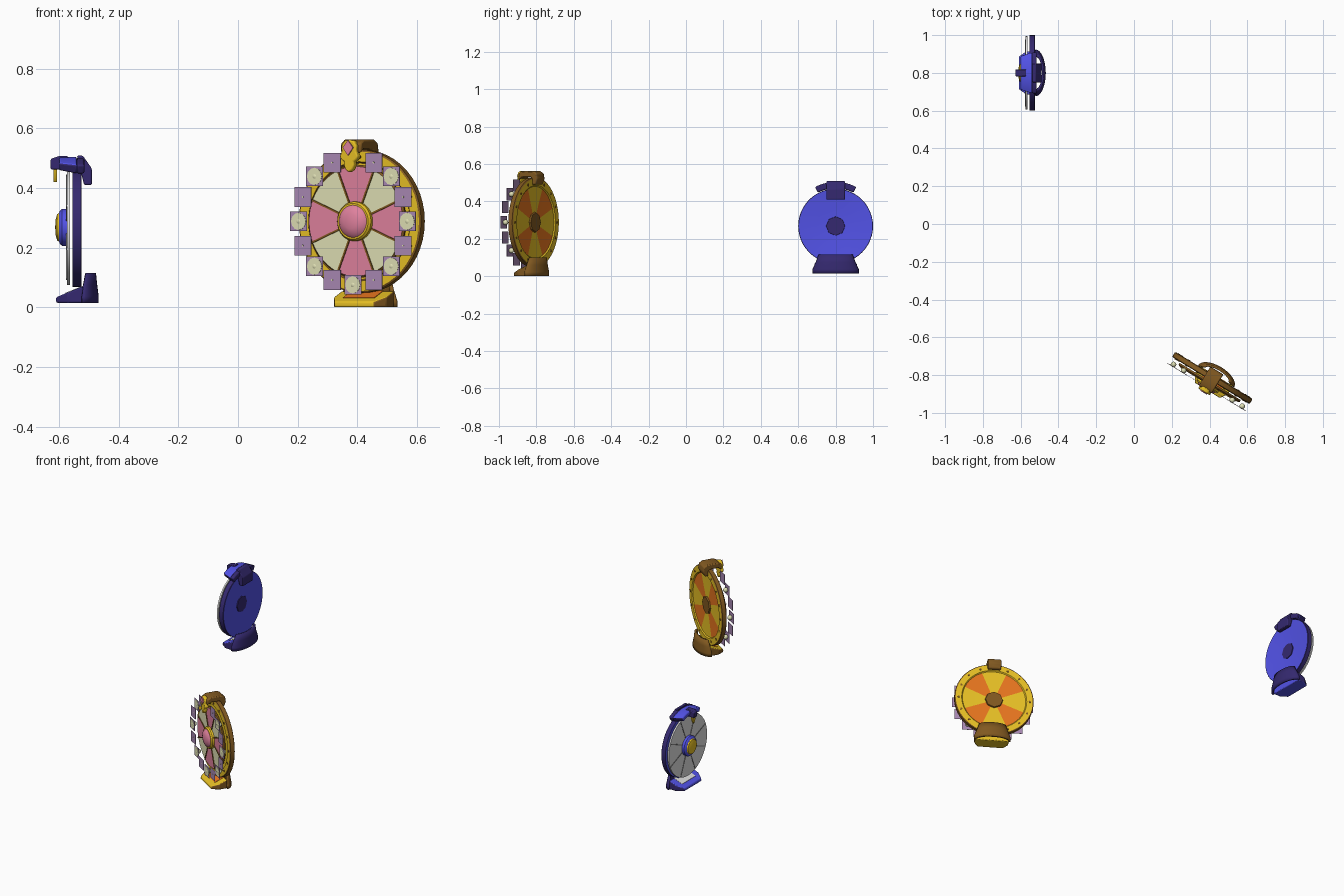
import bpy, bmesh
from math import sin, cos, pi, radians, floor
from mathutils import Matrix, Vector

if "Cube" in bpy.data.objects:
    bpy.data.objects.remove(bpy.data.objects["Cube"])

COLOURS = {
    "blue": (.09, .09, .84), "navy": (.035, .022, .16), "yellow": (.88, .58, .02),
    "brown": (.22, .10, .015), "orange": (.9, .2, .015), "pink": (.74, .22, .34),
    "cream": (.74, .74, .46), "purple": (.40, .25, .46), "grey": (.25, .25, .25),
    "light grey": (.75, .75, .75),
}
MATS = {}
for label, rgb in COLOURS.items():
    m = bpy.data.materials.new(label)
    m.use_nodes = True
    m.diffuse_color = (*rgb, 1)
    m.node_tree.nodes["Principled BSDF"].inputs["Base Color"].default_value = (*rgb, 1)
    MATS[label] = m

# Placement of the stand being built: local x is sideways, -y is forwards
place = Matrix()


def point(x, n, z):
    """Sideways, forwards, up."""
    return Vector((x, -n, z))


def finish(bm, name, colours, bevel=0, solid=0):
    bmesh.ops.recalc_face_normals(bm, faces=bm.faces)
    for f in bm.faces:
        f.smooth = True
    me = bpy.data.meshes.new(name)
    bm.to_mesh(me)
    bm.free()
    me.set_sharp_from_angle(angle=radians(32))
    for c in colours:
        me.materials.append(MATS[c])
    ob = bpy.data.objects.new(name, me)
    bpy.context.collection.objects.link(ob)
    ob.matrix_world = place
    if solid:
        mod = ob.modifiers.new("Thickness", 'SOLIDIFY')
        mod.thickness = solid
    if bevel:
        mod = ob.modifiers.new("Bevel", 'BEVEL')
        mod.width, mod.segments = bevel, 2
    return ob


def lathe(name, profile, bands, centre, segs=48):
    """Spin (radius, forwards) points; a band is one colour or a pair for alternate sectors."""
    bm = bmesh.new()
    cx, cz = centre
    colours = []
    for b in bands:
        for c in ([b] if isinstance(b, str) else b):
            if c not in colours:
                colours.append(c)
    rings = []
    for r, n in profile:
        if r == 0:
            rings.append([bm.verts.new(point(cx, n, cz))] * segs)
        else:
            rings.append([bm.verts.new(point(cx + r * cos(2 * pi * j / segs), n,
                                             cz + r * sin(2 * pi * j / segs)))
                          for j in range(segs)])
    for i, band in enumerate(bands):
        a, b = rings[i], rings[i + 1]
        for j in range(segs):
            k = (j + 1) % segs
            f = bm.faces.new(list(dict.fromkeys([a[j], a[k], b[k], b[j]])))
            sector = floor((j + .5) / segs * 8 + .5) % 2
            f.material_index = colours.index(band if isinstance(band, str) else band[sector])
    return finish(bm, name, colours)


def extrude(name, start, end, colour, bevel=0, sides=None):
    """Solid between two matching outlines; faces turned sideways may take a second colour."""
    bm = bmesh.new()
    a = [bm.verts.new(p) for p in start]
    b = [bm.verts.new(p) for p in end]
    bm.faces.new(a)
    bm.faces.new(b)
    for i in range(len(a)):
        j = (i + 1) % len(a)
        bm.faces.new((a[i], a[j], b[j], b[i]))
    if sides:
        bm.normal_update()
        for f in bm.faces:
            f.material_index = int(abs(f.normal.x) > .6)
    return finish(bm, name, [colour, sides] if sides else [colour], bevel)


def side_shape(name, pts, half, colour, bevel=0):
    return extrude(name, [point(-half, n, z) for n, z in pts],
                   [point(half, n, z) for n, z in pts], colour, bevel)


def front_shape(name, pts, n0, n1, colour, bevel=0):
    return extrude(name, [point(x, n0, z) for x, z in pts],
                   [point(x, n1, z) for x, z in pts], colour, bevel)


def foot(prefix, z0, half, shift, front, dark, panel):
    # Low front wedge with a painted panel on its slope
    def slope(n):
        return z0 + .047 - .41 * n
    w = half * .92
    plan = [(-w, -.02), (-w, .03), (-w * .75, .07), (w * .75, .07), (w, .03), (w, -.02)]
    extrude(prefix + "_base_front", [point(x + shift, n, z0) for x, n in plan],
            [point(x + shift, n, slope(n)) for x, n in plan], front, .005, dark)
    strip = [(x + shift, n) for x, n in ((-w * .6, -.018), (-w * .6, .04), (w * .6, .04), (w * .6, -.018))]
    extrude(prefix + "_base_panel", [point(x, n, slope(n) - .002) for x, n in strip],
            [point(x, n, slope(n) + .002) for x, n in strip], panel)
    # Hollow curved wall behind
    bm = bmesh.new()
    rows = []
    for wide, start, deep, h in ((1, .018, .055, 0), (1, .018, .055, .022),
                                 (.86, .022, .046, .06), (.74, .03, .034, .1)):
        rows.append([bm.verts.new(point(shift + half * wide * sin(t), -start - deep * cos(t), z0 + h))
                     for t in [pi * (i / 16 - .5) for i in range(17)]])
    for lo, hi in zip(rows, rows[1:]):
        for i in range(16):
            bm.faces.new((lo[i], lo[i + 1], hi[i + 1], hi[i]))
    finish(bm, prefix + "_base_wall", [dark], solid=.012)


def spokes(prefix, centre, r0, r1, n, colour):
    # Thin raised dividers between the wheel segments
    c = Vector(centre)
    for i in range(8):
        a = radians(45 * i + 22.5)
        d, s = Vector((cos(a), sin(a))), Vector((-sin(a), cos(a))) * .003
        pts = [c + d * r0 - s, c + d * r1 - s, c + d * r1 + s, c + d * r0 + s]
        front_shape(f"{prefix}_divider_{i + 1}", pts, n, n + .005, colour)


def arc_band(cz, r0, r1, spread, n, steps=12):
    angles = [radians(90 - spread + 2 * spread * i / steps) for i in range(steps + 1)]
    return ([point(r1 * cos(a), n, cz + r1 * sin(a)) for a in angles]
            + [point(r0 * cos(a), n, cz + r0 * sin(a)) for a in reversed(angles)])


# ---------- Blue stand, facing -x ----------
place = Matrix.Translation((-.54, .8, 0)) @ Matrix.Rotation(radians(-90), 4, 'Z')
mid = (0, .268)
lathe("blue_backplate",
      [(0, -.002), (.1, -.007), (.198, -.016), (.2, -.014), (.2, .014), (.185, .014), (0, .01)],
      ["blue", "blue", "navy", "navy", "blue", "blue"], mid)
lathe("blue_back_hub", [(0, -.009), (.05, -.009), (.052, 0), (0, 0)], ["navy"] * 3, mid, 8)
lathe("grey_wheel", [(0, .024), (.194, .024), (.194, .034), (0, .034)], ["light grey"] * 3, mid)
spokes("grey_wheel", mid, .05, .19, .031, "grey")
lathe("blue_hub", [(0, .03), (.062, .03), (.062, .05), (.056, .057), (.048, .06),
                   (.044, .066), (.028, .071), (0, .073)],
      ["blue"] * 4 + ["yellow"] * 3, mid)
foot("blue", .015, .124, 0, "blue", "navy", "light grey")
# Hood over the rim, with a back tongue and a front nose
extrude("blue_hood_front", arc_band(.268, .202, .236, 28, 0), arc_band(.268, .206, .234, 23, .06),
        "blue", .006, "navy")
extrude("blue_hood_back", arc_band(.268, .202, .236, 28, -.025), arc_band(.268, .202, .236, 28, 0),
        "navy", .006)
side_shape("blue_hood_tongue", [(0, .508), (-.02, .508), (-.05, .465), (-.05, .41), (-.024, .41)],
           .05, "navy", .004)
side_shape("blue_hood_nose", [(.03, .507), (.06, .507), (.088, .497), (.088, .462), (.04, .462)],
           .018, "navy", .004)
front_shape("blue_pointer", [(-.016, .47), (.016, .47), (.01, .435), (0, .42), (-.01, .435)],
            .066, .078, "yellow")

# ---------- Yellow stand, turned part way to the side ----------
place = Matrix.Translation((.415, -.815, 0)) @ Matrix.Rotation(radians(-31.3), 4, 'Z')
mid = (0, .288)
lathe("yellow_backplate",
      [(0, -.004), (.192, -.01), (.198, -.016), (.234, -.016), (.24, -.012), (.24, .012),
       (.234, .016), (.2, .016), (.195, .01), (0, .01)],
      [("yellow", "orange"), "yellow", "yellow", "brown", "brown", "brown", "yellow",
       "brown", "yellow"], mid)
lathe("yellow_back_hub", [(0, -.014), (.052, -.014), (.056, -.003), (0, -.003)],
      ["brown"] * 3, mid, 8)
lathe("segment_wheel", [(0, .022), (.188, .022), (.19, .032), (.184, .038), (0, .038)],
      ["brown", "brown", "brown", ("pink", "cream")], mid)
spokes("segment_wheel", mid, .05, .187, .037, "brown")
lathe("pink_hub", [(0, .035), (.066, .035), (.066, .05), (.06, .058), (.054, .058),
                   (.045, .068), (.025, .075), (0, .077)],
      ["yellow"] * 4 + ["pink"] * 3, mid)
foot("yellow", 0, .112, .012, "yellow", "brown", "orange")

# Cards around the rim, every other one lit by a bulb; the top place holds the crest
for i in range(16):
    a = radians(22.5 * i)
    d = Vector((cos(a), sin(a)))
    lathe(f"rim_stud_{i + 1}", [(0, -.018), (.007, -.018), (.007, .019), (0, .019)],
          ["brown"] * 3, Vector(mid) + d * .216, 8)
    if i == 4:
        continue
    lit = i % 2 == 0
    x, z = Vector(mid) + d * .213
    h = .033
    front_shape(f"glow_card_{i + 1}", [(x - h, z - h), (x + h, z - h), (x + h, z + h), (x - h, z + h)],
                .056, .0575, "purple")
    r = .029 if lit else .003
    lathe(f"glow_spot_{i + 1}", [(0, .057), (r, .057), (r, .059), (0, .059)],
          ["cream"] * 3, (x, z), 12)
    if lit:
        bulb = [(.015 * sin(pi * k / 6), .046 - .015 * cos(pi * k / 6)) for k in range(7)]
        bulb[0], bulb[-1] = (0, .031), (0, .061)
        lathe(f"bulb_{i + 1}", bulb, ["cream"] * 6, (x, z), 12)

# Arched arm over the top and the crest it carries
side_shape("yellow_arm",
           [(-.012, .49), (-.035, .49), (-.047, .52), (-.042, .55), (-.02, .562), (.05, .562),
            (.072, .55), (.072, .515), (.05, .53), (-.005, .53), (-.014, .52)],
           .04, "brown", .006)
half = [(0, .562), (.02, .557), (.03, .54), (.028, .522), (.037, .505), (.028, .493),
        (.018, .488), (.02, .475), (.013, .46), (0, .452)]
crest = half + [(-x, z) for x, z in reversed(half[1:-1])]
front_shape("crest", crest, .062, .086, "yellow", .005)
front_shape("crest_gem", [(0, .56), (.02, .535), (0, .508), (-.02, .535)], .084, .091, "pink")
